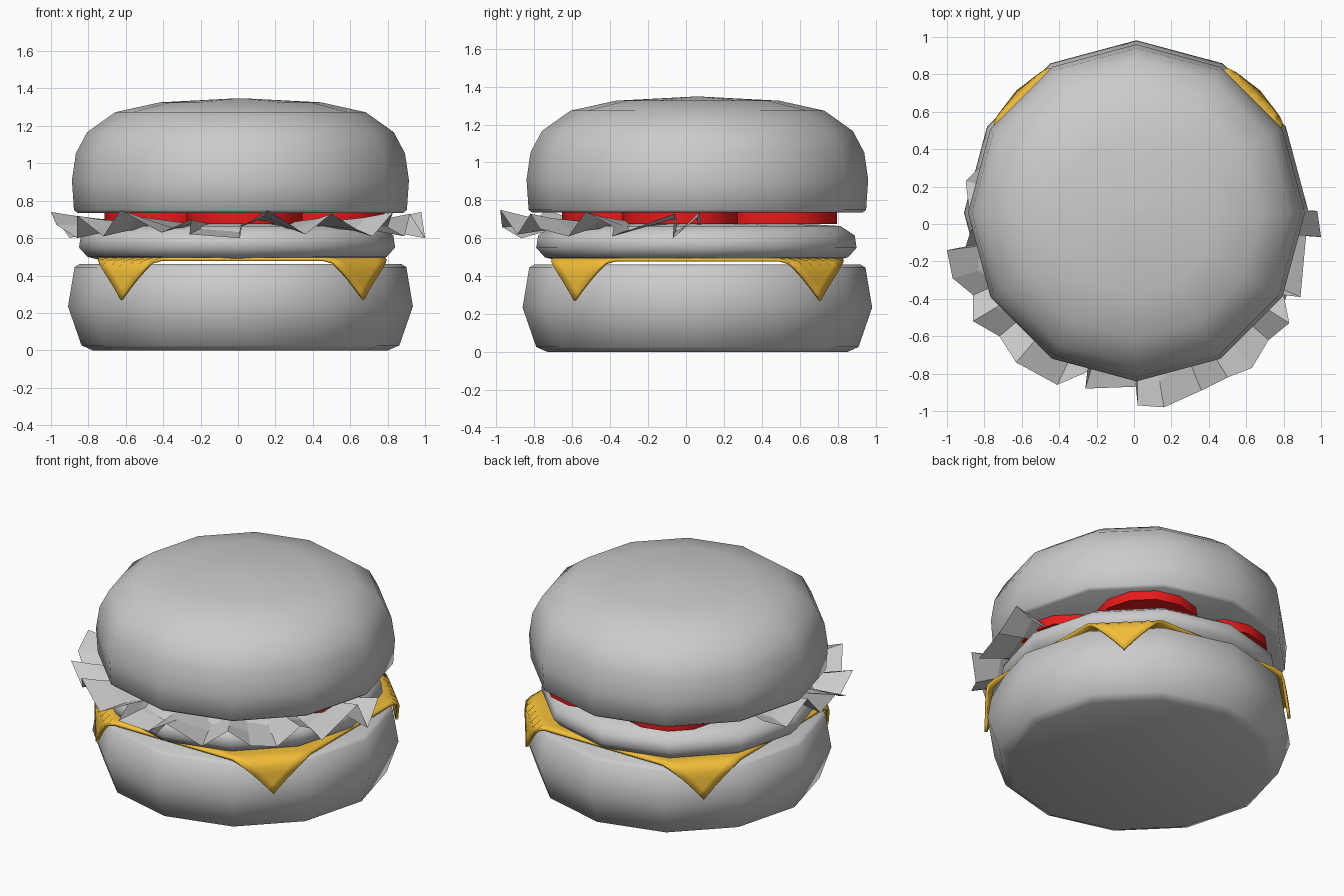
import bpy, bmesh, math

if "Cube" in bpy.data.objects:
    bpy.data.objects.remove(bpy.data.objects["Cube"])

CX, CY = 0.013, 0.06      # axis of the stack


def make_object(name, bm, material=None, smooth=None):
    bmesh.ops.recalc_face_normals(bm, faces=bm.faces)
    mesh = bpy.data.meshes.new(name)
    bm.to_mesh(mesh)
    bm.free()
    obj = bpy.data.objects.new(name, mesh)
    bpy.context.collection.objects.link(obj)
    if material:
        mesh.materials.append(material)
    if smooth:
        bpy.ops.object.select_all(action='DESELECT')
        bpy.context.view_layer.objects.active = obj
        obj.select_set(True)
        bpy.ops.object.shade_smooth_by_angle(angle=math.radians(smooth))
    return obj


def colour(name, rgb):
    mat = bpy.data.materials.new(name)
    mat.diffuse_color = (*rgb, 1)
    mat.use_nodes = True
    mat.node_tree.nodes["Principled BSDF"].inputs["Base Color"].default_value = mat.diffuse_color
    return mat


def lathe(name, profile, sides=12, centre=(CX, CY), material=None, smooth=50):
    """Turn a (radius, z) profile into a closed faceted solid."""
    bm = bmesh.new()
    rings = []
    for r, z in profile:
        rings.append([bm.verts.new((centre[0] + r * math.cos(math.tau * i / sides),
                                    centre[1] + r * math.sin(math.tau * i / sides), z))
                      for i in range(sides)])
    for a, b in zip(rings, rings[1:]):
        for i in range(sides):
            j = (i + 1) % sides
            bm.faces.new((a[i], a[j], b[j], b[i]))
    bm.faces.new(rings[0])
    bm.faces.new(rings[-1])
    return make_object(name, bm, material, smooth)


red = colour("tomato_red", (0.8, 0.01, 0.01))
yellow = colour("cheese_yellow", (0.9, 0.52, 0.04))

# Buns and patty
lathe("bottom_bun", [(0.79, 0.0), (0.85, 0.027), (0.922, 0.235), (0.887, 0.445), (0.86, 0.462)])
lathe("top_bun", [(0.87, 0.735), (0.89, 0.75), (0.901, 0.91), (0.88, 1.053), (0.82, 1.166),
                  (0.67, 1.273), (0.43, 1.326), (0.03, 1.347)])
lathe("patty", [(0.72, 0.48), (0.80, 0.50), (0.845, 0.55), (0.835, 0.615), (0.76, 0.665), (0.6, 0.675)],
      centre=(-0.005, 0.055))

# Tomato slices: five in a ring
for k in range(5):
    a = math.radians(-90 + 72 * k)
    lathe(f"tomato_slice_{k + 1}", [(0.31, 0.675), (0.31, 0.74)],
          centre=(0.035 + 0.46 * math.cos(a), 0.115 + 0.46 * math.sin(a)), material=red, smooth=35)

# Cheese: square sheet with its corners folded down over the bottom bun
bm = bmesh.new()
bmesh.ops.create_grid(bm, x_segments=32, y_segments=32, size=0.765)
for v in bm.verts:
    r, a = v.co.xy.length, math.atan2(v.co.y, v.co.x)
    sector = (a % (math.pi / 6)) - math.pi / 12
    edge = 0.87 * math.cos(math.pi / 12) / math.cos(sector)
    over = max(0.0, r - edge)
    rho = min(r, edge) + min(over, 0.045) + 0.12 * over
    v.co = (CX + 0.01 + rho * math.cos(a), CY + rho * math.sin(a), 0.487 - max(0.0, over - 0.025))
cheese = make_object("cheese_slice", bm, yellow, 60)
solid = cheese.modifiers.new("thickness", 'SOLIDIFY')
solid.thickness = 0.018
solid.offset = 0

# Lettuce: crumpled leaf ruffled along the front half
rim = [(-0.80, 0.33, .69), (-0.90, 0.23, .64), (-0.87, -0.03, .72), (-0.90, -0.12, .60),
       (-1.0, -0.14, .74), (-0.97, -0.29, .67), (-0.86, -0.38, .60), (-0.86, -0.52, .72),
       (-0.72, -0.60, .61), (-0.63, -0.74, .75), (-0.41, -0.86, .63), (-0.25, -0.79, .70),
       (-0.26, -0.88, .62), (0.01, -0.87, .60), (0.02, -0.97, .66), (0.16, -0.98, .75),
       (0.36, -0.89, .62), (0.50, -0.82, .73), (0.63, -0.77, .65), (0.72, -0.62, .61),
       (0.83, -0.53, .74), (0.80, -0.38, .66), (0.89, -0.39, .61), (0.92, -0.06, .73),
       (1.0, -0.07, .60), (0.98, 0.07, .74), (0.84, 0.08, .67)]
bm = bmesh.new()
rows = []
for scale, ruffle in ((1.0, 1.0), (0.84, 0.55), (0.5, 0.1)):
    row = []
    for i, (x, y, z) in enumerate(rim):
        s = scale + (0.02 if i % 2 else -0.02) * (scale == 0.84)
        row.append(bm.verts.new((x * s, y * s, 0.675 + (z - 0.675) * ruffle)))
    rows.append(row)
for a, b in zip(rows, rows[1:]):
    for i in range(len(rim) - 1):
        bm.faces.new((a[i], a[i + 1], b[i + 1], b[i]))
make_object("lettuce_leaf", bm)
